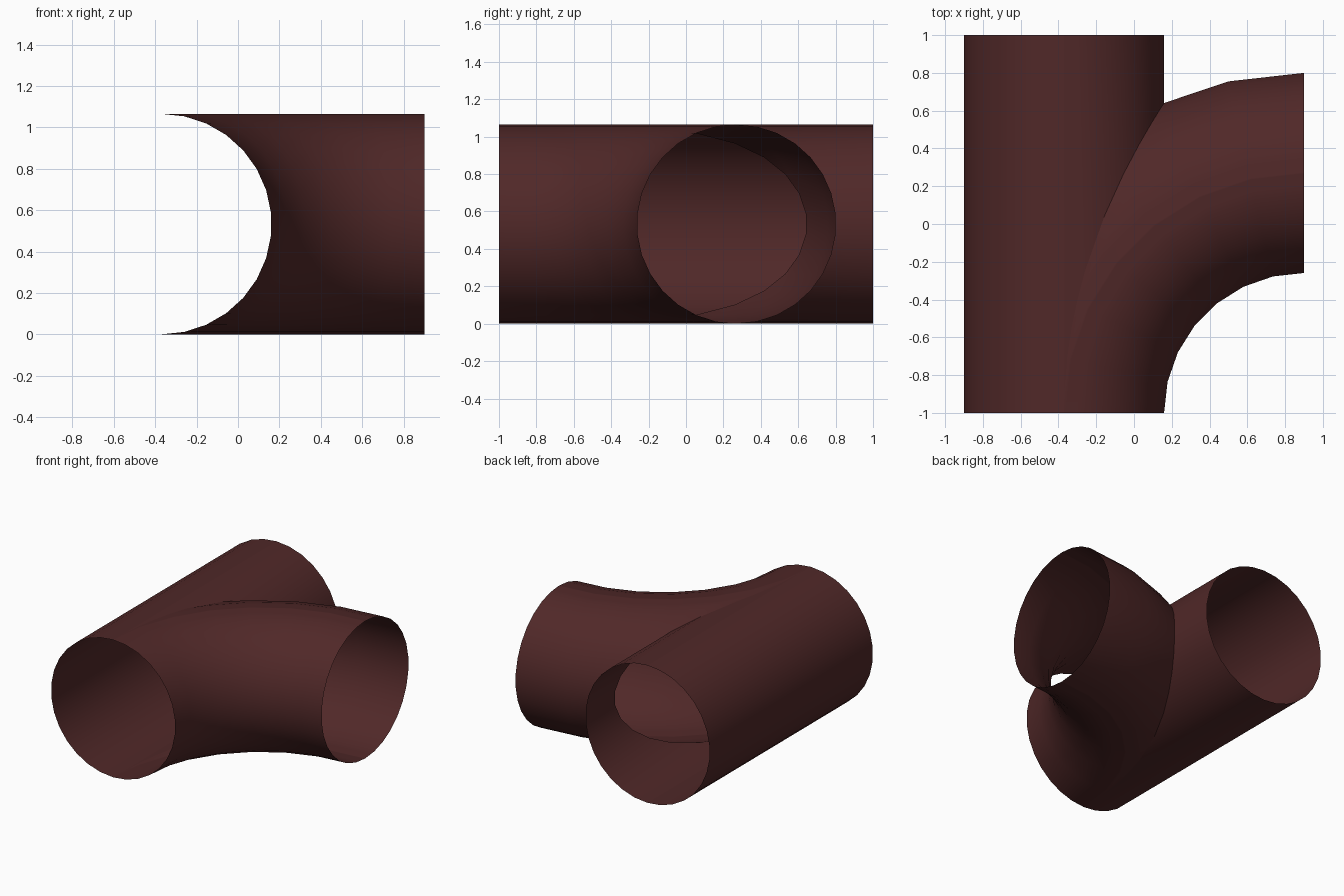
import bpy, bmesh, math

if "Cube" in bpy.data.objects:
    bpy.data.objects.remove(bpy.data.objects["Cube"])

R = 0.5325                        # pipe radius
CX = -0.9 + R * math.cos(math.radians(6))   # axis of straight pipe
BEND = 0.9 - CX                   # centre-line radius of the bend, about (0.9, -1)
SEG = 7                           # segments along the bend

mat = bpy.data.materials.new("dark maroon")
mat.diffuse_color = (0.08, 0.021, 0.021, 1)
mat.use_nodes = True
mat.node_tree.nodes["Principled BSDF"].inputs["Base Color"].default_value = mat.diffuse_color

# half profile (half-width, height) from bottom to top of a 30-sided pipe
corners = [(R * max(0, math.cos(math.radians(a))), R + R * math.sin(math.radians(a)))
           for a in range(-90, 91, 12)]
half = []
for i, (p, q) in enumerate(zip(corners, corners[1:])):
    # extra points on the flat top and bottom facets so the seam is clean
    ts = [0]
    if i == 0:
        ts = [(k / 5) ** 2 for k in range(5)]
    elif i == len(corners) - 2:
        ts = [1 - (1 - k / 5) ** 2 for k in range(5)]
    half += [(p[0] + (q[0] - p[0]) * t, p[1] + (q[1] - p[1]) * t) for t in ts]
half.append(corners[-1])


def seam(w):
    """Bend angle at which its outer wall leaves the straight pipe."""
    return math.acos(max(-1, min(1, (BEND - w) / (BEND + w))))


def shell(name, columns):
    """Skin a closed loop of equal-length columns of points."""
    bm = bmesh.new()
    grid = [[bm.verts.new(p) for p in col] for col in columns]
    for a, b in zip(grid, grid[1:] + grid[:1]):
        for r in range(len(a) - 1):
            bm.faces.new((a[r], a[r + 1], b[r + 1], b[r]))
    bmesh.ops.remove_doubles(bm, verts=bm.verts, dist=0.0002)
    mesh = bpy.data.meshes.new(name)
    bm.to_mesh(mesh)
    bm.free()
    mesh.materials.append(mat)
    ob = bpy.data.objects.new(name, mesh)
    bpy.context.collection.objects.link(ob)
    bpy.ops.object.select_all(action='DESELECT')
    ob.select_set(True)
    bpy.context.view_layer.objects.active = ob
    bpy.ops.object.shade_smooth_by_angle(angle=math.radians(35))


# straight pipe, its right wall cut open where the bend joins
cols = []
for w, z in half:
    y0 = -1 + (BEND + w) * math.sin(seam(w))
    cols.append([(CX + w, y0, z), (CX + w, 1, z)])
for w, z in reversed(half[1:-1]):
    cols.append([(CX - w, -1, z), (CX - w, 1, z)])
shell("straight_pipe", cols)


# curved branch, its outer wall starting at the seam
def arc(rad, z, start):
    out = []
    for k in range(SEG + 1):
        f = max(start, k * math.pi / 2 / SEG)
        out.append((0.9 - rad * math.cos(f), -1 + rad * math.sin(f), z))
    return out


cols = [arc(BEND - w, z, 0) for w, z in half]
cols += [arc(BEND + w, z, seam(w)) for w, z in reversed(half)]
shell("curved_branch", cols)
